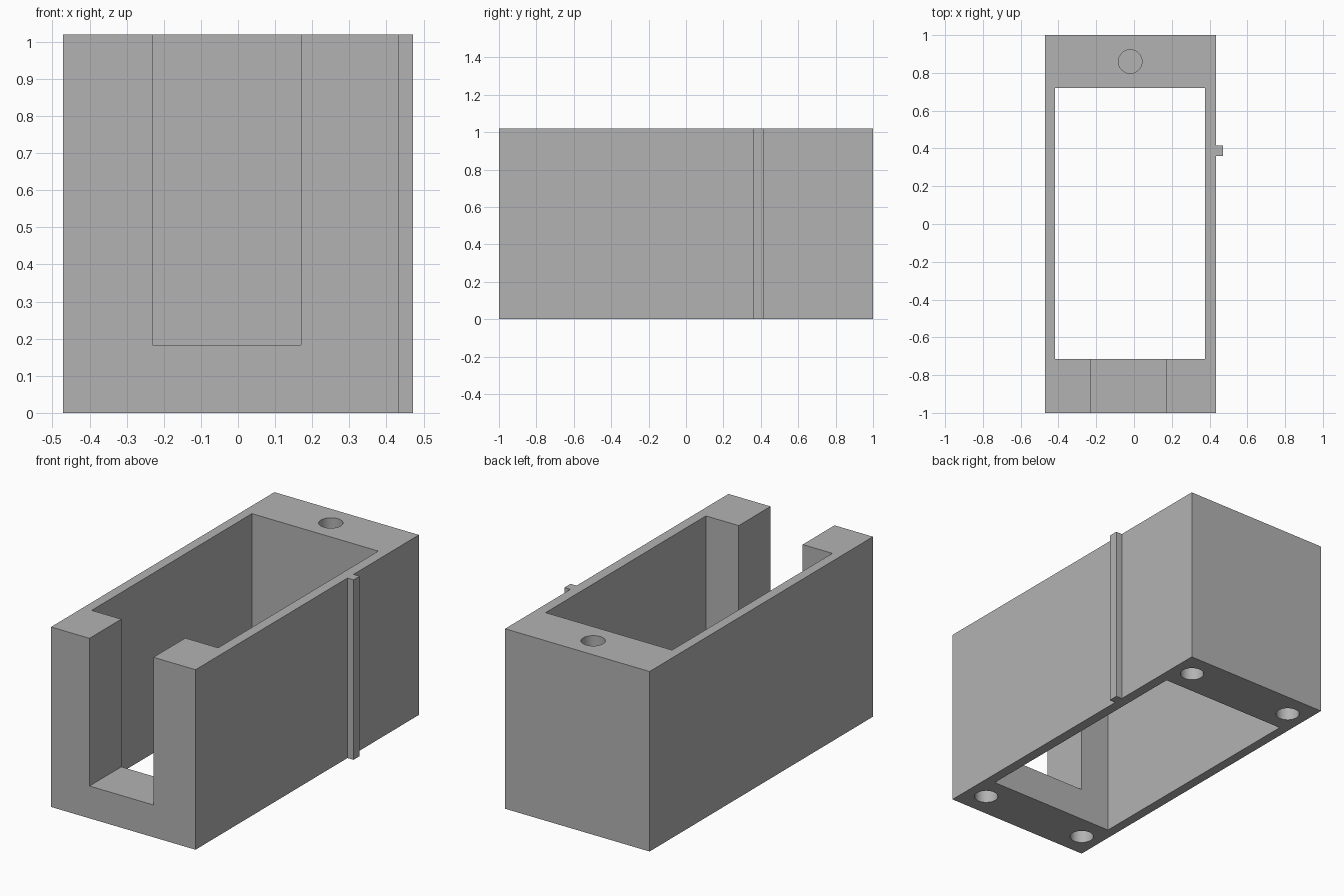
import bpy

cube = bpy.data.objects.get("Cube")
if cube:
    bpy.data.objects.remove(cube, do_unlink=True)

HEIGHT = 1.02
MID_X = -0.02          # centre line of the hollow body
HOLE_RADIUS = 0.0625
HOLE_DEPTH = 0.3

grey = bpy.data.materials.new("plain grey")
grey.use_nodes = True
colour = (0.45, 0.45, 0.45, 1)
grey.diffuse_color = colour
grey.node_tree.nodes["Principled BSDF"].inputs["Base Color"].default_value = colour


def box(name, low, high):
    """Box between two opposite corners."""
    bpy.ops.mesh.primitive_cube_add(size=1)
    obj = bpy.context.object
    obj.name = name
    obj.location = [(a + b) / 2 for a, b in zip(low, high)]
    obj.scale = [b - a for a, b in zip(low, high)]
    bpy.ops.object.transform_apply(location=True, rotation=False, scale=True)
    obj.data.materials.append(grey)
    return obj


def hole(x, y, z):
    """Round cutter centred on a face, so half of it sinks in."""
    bpy.ops.mesh.primitive_cylinder_add(vertices=48, radius=HOLE_RADIUS,
                                        depth=2 * HOLE_DEPTH, location=(x, y, z))
    obj = bpy.context.object
    obj.name = "hole_cutter"
    obj.data.materials.append(grey)
    return obj


def combine(target, other, operation):
    """Apply a boolean and discard the helper."""
    bpy.ops.object.select_all(action="DESELECT")
    target.select_set(True)
    bpy.context.view_layer.objects.active = target
    mod = target.modifiers.new("combine", "BOOLEAN")
    mod.operation = operation
    mod.solver = "EXACT"
    mod.object = other
    bpy.ops.object.modifier_apply(modifier=mod.name)
    bpy.data.objects.remove(other, do_unlink=True)


# Outer block with the side rib fused on
housing = box("housing", (-0.472, -1, 0), (0.434, 1, HEIGHT))
combine(housing, box("side_rib", (0.40, 0.36, 0), (0.472, 0.415, HEIGHT)), "UNION")

# Through cavity and the open slot in the front wall
combine(housing, box("cavity_cutter", (-0.417, -0.715, -0.2), (0.376, 0.72, 1.2)), "DIFFERENCE")
combine(housing, box("slot_cutter", (-0.231, -1.2, 0.183), (0.17, -0.5, 1.2)), "DIFFERENCE")

# One hole in the top, four in the underside corners
combine(housing, hole(MID_X, 0.86, HEIGHT), "DIFFERENCE")
for side in (-1, 1):
    for end in (-1, 1):
        combine(housing, hole(MID_X + side * 0.335, end * 0.86, 0), "DIFFERENCE")

housing.select_set(True)
bpy.ops.object.shade_smooth_by_angle()
